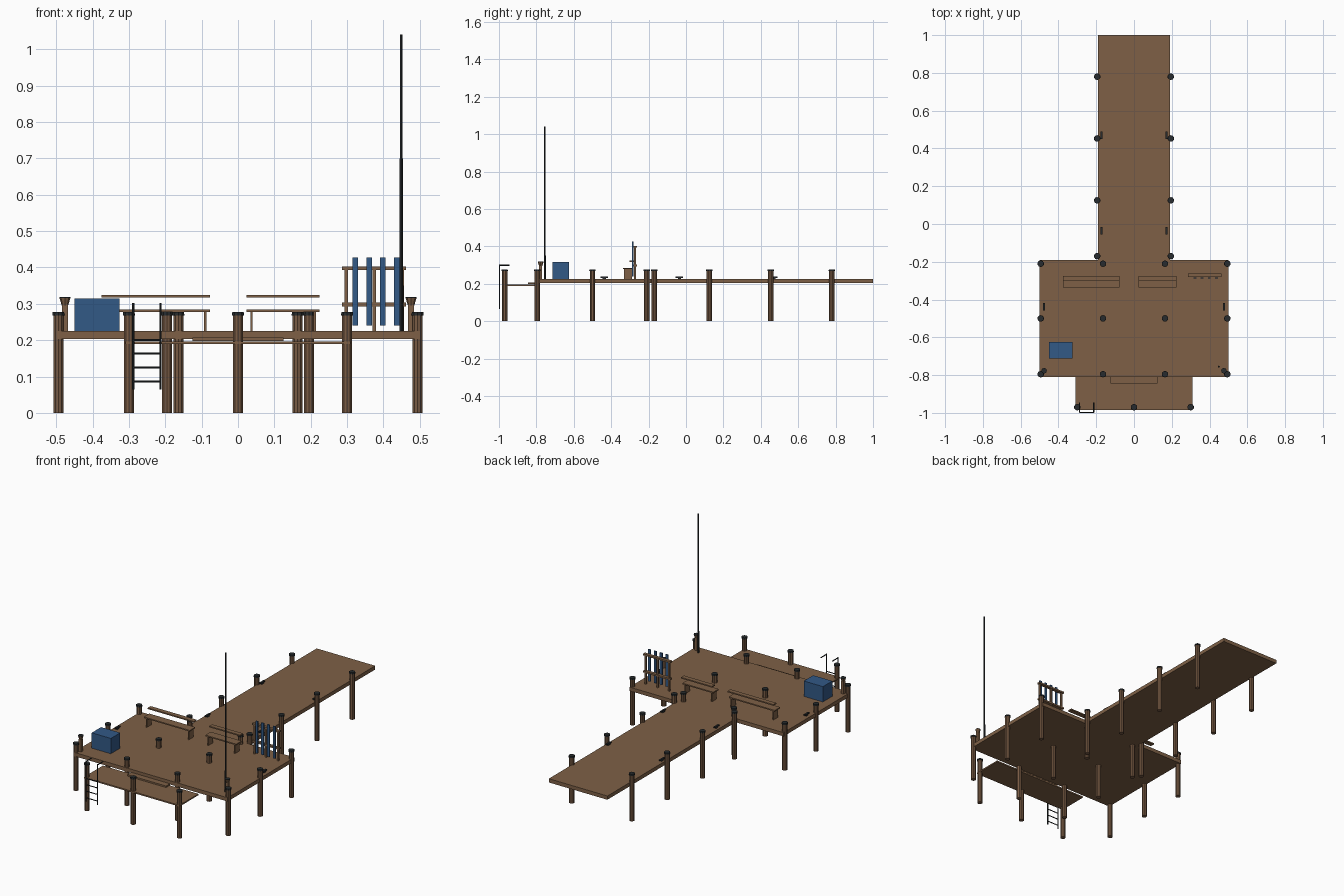
import bpy
from mathutils import Vector

if "Cube" in bpy.data.objects:
    bpy.data.objects.remove(bpy.data.objects["Cube"])


def material(name, rgb):
    m = bpy.data.materials.new(name)
    m.diffuse_color = (*rgb, 1)
    m.use_nodes = True
    m.node_tree.nodes["Principled BSDF"].inputs["Base Color"].default_value = m.diffuse_color
    return m


DECK = material("deck wood", (0.21, 0.118, 0.062))
POST = material("post wood", (0.19, 0.105, 0.058))
BLUE = material("blue paint", (0.032, 0.1, 0.24))
DARK = material("dark metal", (0.02, 0.024, 0.026))


def finish(ob, name, mat):
    ob.name = name
    ob.data.materials.append(mat)
    return ob


def box(name, x0, x1, y0, y1, z0, z1, mat):
    bpy.ops.mesh.primitive_cube_add(size=1, location=((x0 + x1) / 2, (y0 + y1) / 2, (z0 + z1) / 2))
    ob = bpy.context.object
    ob.scale = (x1 - x0, y1 - y0, z1 - z0)
    bpy.ops.object.transform_apply(location=False, rotation=False, scale=True)
    return finish(ob, name, mat)


def cone(name, x, y, z0, z1, r0, r1, mat, sides=10):
    bpy.ops.mesh.primitive_cone_add(vertices=sides, radius1=r0, radius2=r1, depth=z1 - z0,
                                    location=(x, y, (z0 + z1) / 2))
    return finish(bpy.context.object, name, mat)


def rod(name, a, b, r, mat, sides=8):
    a, b = Vector(a), Vector(b)
    bpy.ops.mesh.primitive_cylinder_add(vertices=sides, radius=r, depth=(b - a).length, location=(a + b) / 2)
    ob = bpy.context.object
    ob.rotation_euler = (b - a).to_track_quat('Z', 'Y').to_euler()
    return finish(ob, name, mat)


TOP = 0.225

# Deck slabs
box("main_deck", -0.5, 0.5, -0.81, -0.19, 0.203, TOP, DECK)
box("walkway", -0.19, 0.19, -0.19, 1.0, 0.203, TOP, DECK)
box("lower_platform", -0.31, 0.31, -0.985, -0.81, 0.189, 0.197, DECK)
box("step", -0.125, 0.125, -0.845, -0.81, 0.198, 0.207, DECK)

# Pilings with dark caps
spots = [(s * 0.195, y) for y in (0.78, 0.453, 0.125, -0.17) for s in (-1, 1)]
spots += [(x, y) for y in (-0.21, -0.5, -0.795) for x in (-0.494, -0.164, 0.164, 0.494)]
spots += [(x, -0.97) for x in (-0.3, 0, 0.3)]
for x, y in spots:
    cone("piling", x, y, 0, 0.268, 0.0145, 0.0145, POST)
    cone("piling_cap", x, y, 0.268, 0.277, 0.0175, 0.0165, DARK)

# Mooring cleats
for y, cx in ((0.47, 0.173), (-0.035, 0.173), (-0.437, 0.476)):
    for s in (-1, 1):
        x = s * cx
        box("cleat_base", x - 0.005, x + 0.005, y - 0.009, y + 0.009, TOP, 0.231, DARK)
        box("cleat_bar", x - 0.005, x + 0.005, y - 0.02, y + 0.02, 0.231, 0.238, DARK)

# Storage box
box("storage_box", -0.45, -0.326, -0.713, -0.626, TOP, 0.315, BLUE)

# Benches with flat back planks
for x0, x1 in ((-0.375, -0.077), (0.024, 0.224)):
    box("bench_seat", x0, x1, -0.337, -0.287, 0.278, 0.285, DECK)
    box("bench_back", x0, x1, -0.301, -0.274, 0.317, 0.324, DECK)
    for x in (x0 + 0.013, x1 - 0.013):
        box("bench_leg", x - 0.003, x + 0.003, -0.332, -0.29, TOP, 0.278, DECK)

# Rack with blue boards
for x in (0.298, 0.375, 0.452):
    box("rack_post", x - 0.005, x + 0.005, -0.277, -0.267, TOP, 0.4, DECK)
for z in (0.298, 0.398):
    box("rack_rail", 0.286, 0.462, -0.281, -0.263, z - 0.005, z + 0.005, DECK)
for i in range(4):
    x = 0.323 + i * 0.0377
    box("rack_board", x - 0.0075, x + 0.0075, -0.289, -0.282, 0.24, 0.427, BLUE)

# Short flared posts at the front corners
for s in (-1, 1):
    x, y = s * 0.476, -0.777
    box("corner_stem", x - 0.008, x + 0.008, y - 0.008, y + 0.008, TOP, 0.298, DECK)
    cone("corner_head", x, y, 0.296, 0.316, 0.009, 0.015, DECK, 8)
    cone("corner_head_cap", x, y, 0.316, 0.319, 0.015, 0.015, DARK, 8)

# Tall mast in tapering sections
for z0, z1, r in ((TOP, 0.35, 0.0055), (0.35, 0.7, 0.0047), (0.7, 1.04, 0.004)):
    cone("mast", 0.449, -0.755, z0, z1, r, r, DARK, 8)

# Ladder with bent handles
for x in (-0.288, -0.213):
    rod("ladder_rail", (x, -0.997, 0.065), (x, -0.997, 0.302), 0.003, DARK)
    rod("ladder_handle", (x, -0.999, 0.299), (x, -0.945, 0.299), 0.003, DARK)
for z in (0.086, 0.125, 0.163, 0.2):
    rod("ladder_rung", (-0.288, -0.997, z), (-0.213, -0.997, z), 0.0027, DARK)
